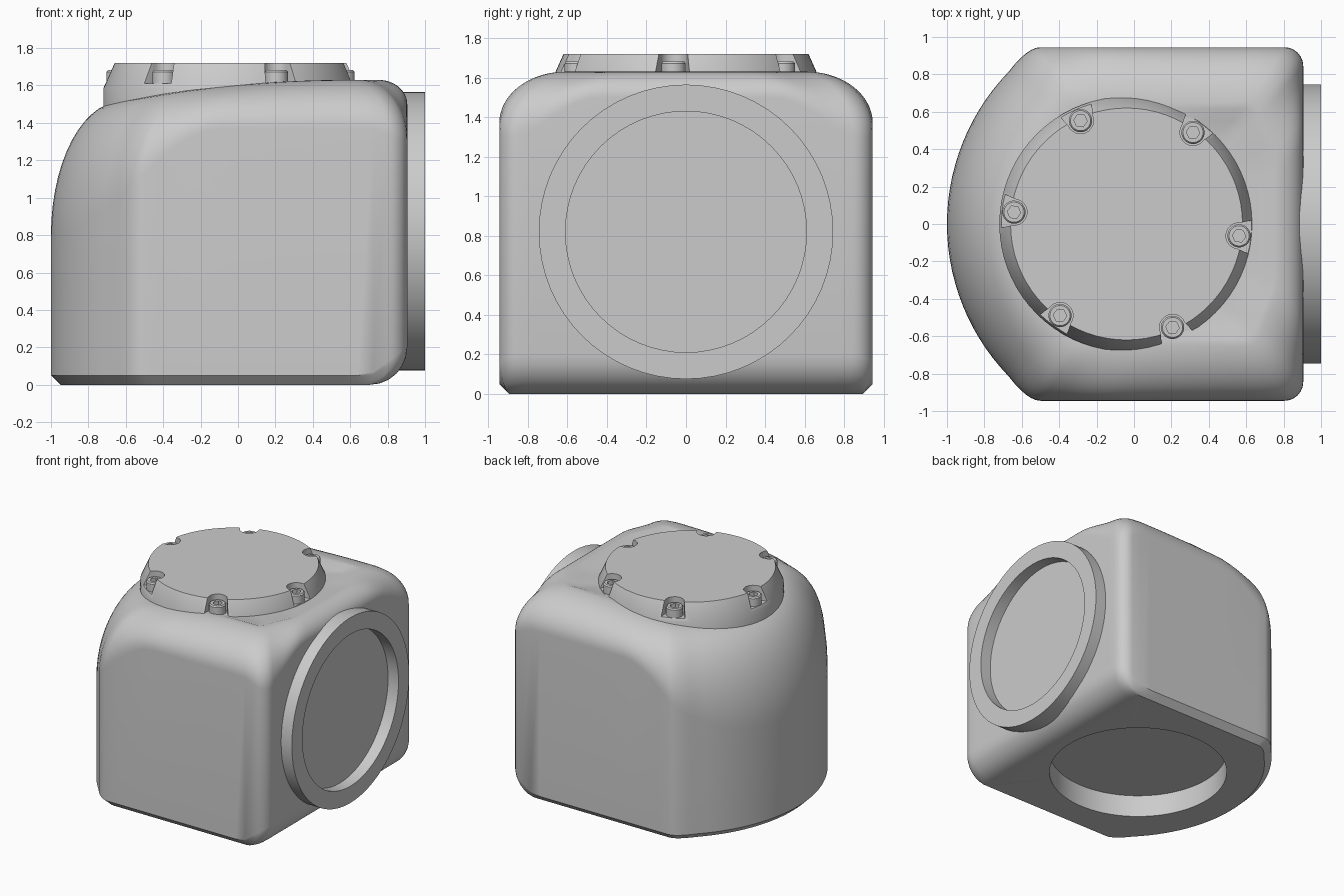
import bpy, bmesh
from math import sin, cos, pi, radians, atan2
from mathutils import Matrix

if "Cube" in bpy.data.objects:
    bpy.data.objects.remove(bpy.data.objects["Cube"])

CX = -0.04          # centre of the cap and of the base recess


def smooth(t):
    t = max(0, min(1, t))
    return t * t * (3 - 2 * t)


def shade_smooth(ob):
    bpy.ops.object.select_all(action='DESELECT')
    ob.select_set(True)
    bpy.context.view_layer.objects.active = ob
    bpy.ops.object.shade_smooth_by_angle(angle=radians(30))


def loft(name, rings, mat=Matrix.Identity(4), shade=True):
    """Skin a list of equal-length closed rings and close both ends."""
    bm = bmesh.new()
    vs = [[bm.verts.new(mat @ Matrix.Translation(p).translation) for p in r] for r in rings]
    n = len(rings[0])
    for a, b in zip(vs, vs[1:]):
        for i in range(n):
            bm.faces.new((a[i], a[(i + 1) % n], b[(i + 1) % n], b[i]))
    bm.faces.new(vs[0][::-1])
    bm.faces.new(vs[-1])
    bmesh.ops.recalc_face_normals(bm, faces=bm.faces)
    me = bpy.data.meshes.new(name)
    bm.to_mesh(me)
    bm.free()
    ob = bpy.data.objects.new(name, me)
    bpy.context.collection.objects.link(ob)
    if shade:
        shade_smooth(ob)
    return ob


def lathe(name, profile, n, mat, shade=True):
    """Revolve (radius, height, is_hexagon) points about z."""
    rings = []
    for r, z, hexagon in profile:
        ring = []
        for i in range(n):
            a = 2 * pi * i / n
            k = cos(pi / 6) / cos(a % (pi / 3) - pi / 6) if hexagon else 1
            ring.append((r * k * cos(a), r * k * sin(a), z))
        rings.append(ring)
    return loft(name, rings, mat, shade)


# Housing plan: flat right side, rounded corners, bowed left side
half = [(0.905, 0.845 * i / 12) for i in range(1, 12)]
half += [(0.805 + 0.1 * cos(a), 0.845 + 0.1 * sin(a)) for a in [pi / 2 * i / 6 for i in range(7)]]
half += [(0.805 - 1.305 * i / 16, 0.945) for i in range(1, 16)]
for i in range(7):
    t = i / 6
    half.append(((1 - t) ** 2 * -0.5 + 2 * t * (1 - t) * -0.57 + t * t * -0.67,
                 (1 - t) ** 2 * 0.945 + 2 * t * (1 - t) * 0.945 + t * t * 0.815))
a0 = atan2(0.815, -0.84)
for i in range(1, 14):
    a = a0 + (pi - a0) * i / 14
    half.append((0.17 + 1.17 * cos(a), 1.17 * sin(a)))
plan = [(0.905, 0)] + half + [(-1, 0)] + [(x, -y) for x, y in reversed(half)]


def top(x):
    return 1.63 - 0.077 * max(0, 0.6 - x) ** 2


def base_point(x, y, j):
    # Small chamfer all round, blending into a large fillet on the right
    f, a = j / 6, j / 6 * pi / 2
    w = max(0, min(1, (x - 0.7) / 0.205))
    nx = x - 0.2 * w * (1 - sin(a)) + 0.05 * (1 - f) * max(0, -x)
    return (nx, y * (1 - 0.053 * (1 - f)), (1 - w) * 0.05 * f + w * 0.2 * (1 - cos(a)))


def shoulder_point(x, y, t):
    # Tall rounding on the left, tighter at the sides, softened right corners
    mid = 1 - smooth((abs(y) - 0.45) / 0.45)
    qx = -0.62 + (x + 1) * 1.37 / 1.905 - 0.1 * smooth((x - 0.3) / 0.6) * (1 - mid)
    qy = y * 0.65
    right = smooth((x - 0.7) / 0.2)
    zs = 0.8 + 0.57 * smooth((x + 1) / 0.9) + right * (0.13 * mid - 0.07 * (1 - mid))
    c = cos(t)
    return (qx + (x - qx) * c, qy + (y - qy) * c, zs + (top(qx) - zs) * sin(t))


def recess_point(x, y, z):
    a = atan2(y, x - CX)
    return (CX + 0.67 * cos(a), 0.67 * sin(a), z)


rings = [[recess_point(x, y, z) for x, y in plan] for z in (0.18, 0)]
rings += [[base_point(x, y, j) for x, y in plan] for j in range(7)]
rings += [[shoulder_point(x, y, pi / 2 * i / 14) for x, y in plan] for i in range(15)]
last = rings[-1]
for s in (0.9, 0.6, 0.3, 0.05):         # shallow seat under the cap
    rings.append([(x * s, y * s, min(z, 1.605)) for x, y, z in last])
loft("housing", rings)

# Side flange ring with a shallow round recess
lathe("side_flange", [(0.745, 0.7, 0), (0.745, 1.0, 0), (0.61, 1.0, 0), (0.61, 0.907, 0)], 64,
      Matrix.Translation((0, 0, 0.82)) @ Matrix.Rotation(pi / 2, 4, 'Y'))

# Tapered top cap
cap = lathe("top_cap", [(0.68, 1.4, 0), (0.68, 1.585, 0), (0.62, 1.72, 0)], 72,
            Matrix.Translation((CX, 0, 0)), shade=False)

# Screw pockets cut in the cap rim, each with a socket-head screw
for k in range(6):
    m = (Matrix.Translation((CX, 0, 0)) @ Matrix.Rotation(radians(-6 + 60 * k), 4, 'Z')
         @ Matrix.Translation((0.605, 0, 0)))
    shape = [(0.07 * cos(a), 0.07 * sin(a)) for a in [pi / 2 + pi * i / 12 for i in range(13)]]
    shape += [(0.12, -0.11), (0.12, 0.11)]
    cutter = loft("pocket_cutter", [[(x, y, z) for x, y in shape] for z in (1.61, 1.8)], m, False)
    cutter.hide_render = True
    mod = cap.modifiers.new("pocket", 'BOOLEAN')
    mod.operation, mod.solver, mod.object = 'DIFFERENCE', 'EXACT', cutter
    bpy.context.view_layer.objects.active = cap
    bpy.ops.object.modifier_apply(modifier=mod.name)
    bpy.data.objects.remove(cutter)
    lathe("cap_screw", [(0.062, 1.58, 0), (0.062, 1.672, 0), (0.054, 1.682, 0),
                        (0.036, 1.682, 1), (0.036, 1.645, 1)], 24, m)
shade_smooth(cap)
